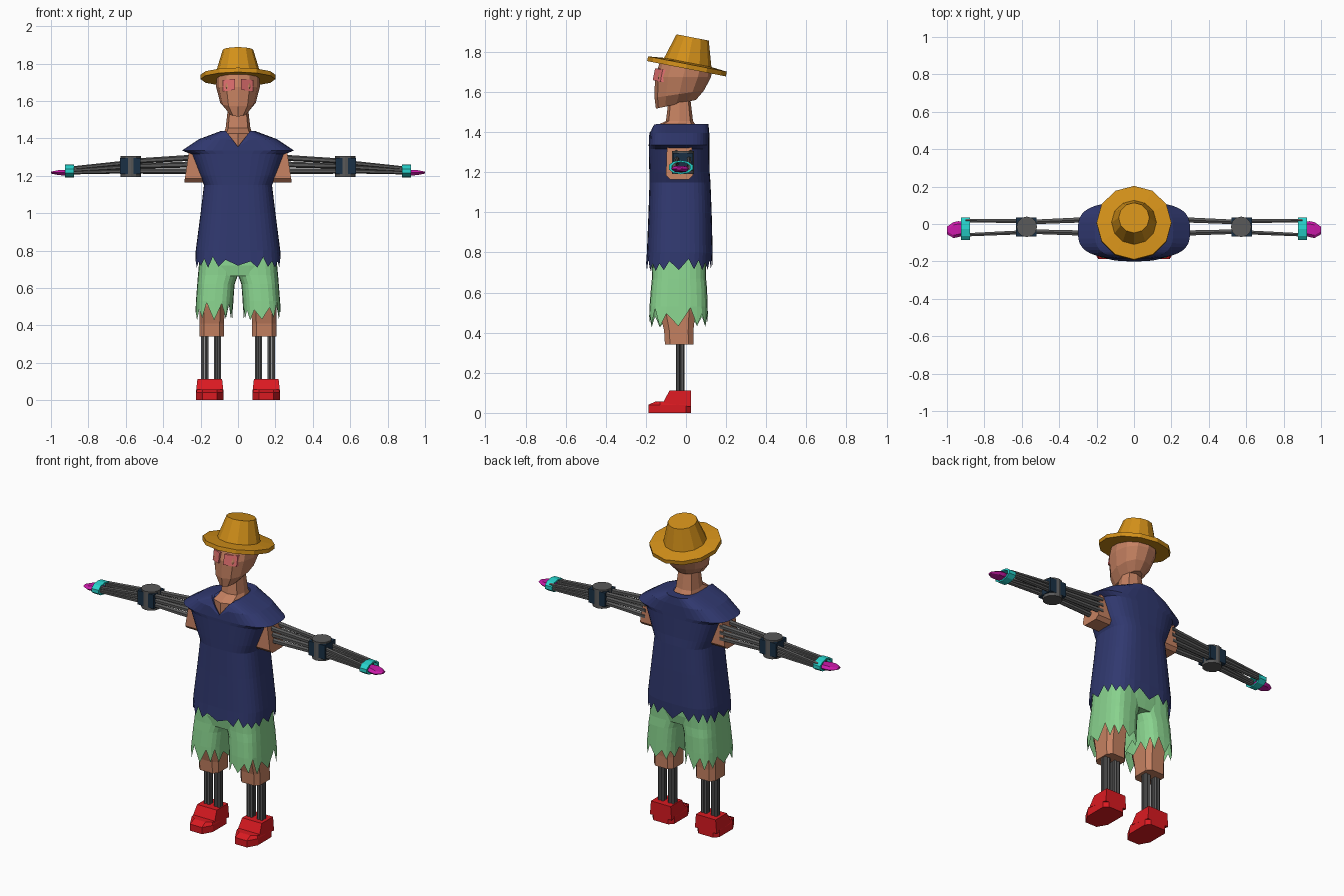
import bpy, bmesh, math, random
from mathutils import Vector, Matrix

if "Cube" in bpy.data.objects:
    bpy.data.objects.remove(bpy.data.objects["Cube"])
random.seed(4)

def mat(name, r, g, b):
    m = bpy.data.materials.new(name)
    m.diffuse_color = (r, g, b, 1)
    m.use_nodes = True
    m.node_tree.nodes["Principled BSDF"].inputs["Base Color"].default_value = m.diffuse_color
    return m

SKIN = mat("skin", .56, .22, .12)
NAVY = mat("navy", .03, .04, .16)
GREEN = mat("green", .25, .65, .27)
RED = mat("red", .7, .01, .015)
STRAW = mat("straw", .65, .28, .01)
EYE = mat("eye_pink", .75, .16, .16)
STEEL = mat("steel", .1, .1, .1)
DARK = mat("dark_joint", .01, .03, .06)
CYAN = mat("cyan", .02, .65, .6)
PINK = mat("magenta", .6, .01, .4)

def finish(name, bm, m):
    bmesh.ops.recalc_face_normals(bm, faces=bm.faces)
    me = bpy.data.meshes.new(name)
    bm.to_mesh(me)
    bm.free()
    me.materials.append(m)
    o = bpy.data.objects.new(name, me)
    bpy.context.collection.objects.link(o)
    return o

def ring(hw, y0, y1, z, n=3, N=40, cx=0, turn=0.0, slope=0, jag=0):
    """Rounded-rectangle loop; slope tilts it along y, jag makes torn teeth."""
    pts = []
    p = lambda v: math.copysign(abs(v) ** (2 / n), v)
    for i in range(N):
        a = 2 * math.pi * (i + turn) / N
        y = (y0 + y1) / 2 + (y1 - y0) / 2 * p(math.sin(a))
        dz = (i % 2) * jag * random.uniform(.6, 1.2) - random.uniform(0, .3) * jag
        pts.append(Vector((cx + hw * p(math.cos(a)), y, z + slope * y + dz)))
    return pts

def loft(name, rings, m, caps=(True, True)):
    bm = bmesh.new()
    vs = [[bm.verts.new(p) for p in r] for r in rings]
    for a, b in zip(vs, vs[1:]):
        for i in range(len(a)):
            j = (i + 1) % len(a)
            bm.faces.new((a[i], a[j], b[j], b[i]))
    for flag, r in zip(caps, (vs[0], vs[-1])):
        if flag:
            bm.faces.new(r)
    return finish(name, bm, m)

def rod(name, a, b, r0, r1, m, sides=8):
    a, b = Vector(a), Vector(b)
    d = b - a
    bm = bmesh.new()
    M = Matrix.Translation((a + b) / 2) @ d.to_track_quat('Z', 'Y').to_matrix().to_4x4()
    bmesh.ops.create_cone(bm, cap_ends=True, segments=sides, radius1=r0, radius2=r1,
                          depth=d.length, matrix=M)
    return finish(name, bm, m)

def prism(name, lower, upper, m):
    return loft(name, [[Vector(p) for p in lower], [Vector(p) for p in upper]], m)

# Straw hat: lathed outline, tipped backwards
outline = [(.12, -.012), (.2, -.012), (.2, .012), (.12, .02), (.082, .147)]
hat = loft("hat", [[Vector((r * math.cos(k * math.tau / 12), r * math.sin(k * math.tau / 12), z))
                    for k in range(12)] for r, z in outline], STRAW)
hat.data.transform(Matrix.Translation((0, .005, 1.728)) @ Matrix.Rotation(math.radians(-11), 4, 'X'))

# Head with slanting jaw, and neck with the chest showing at the collar
H = dict(n=2.2, N=12)
loft("head", [ring(.05, -.15, .05, 1.55, slope=.22, **H), ring(.095, -.157, .09, 1.595, slope=.15, **H),
              ring(.117, -.155, .125, 1.675, **H), ring(.115, -.13, .13, 1.73, slope=-.15, **H),
              ring(.08, -.08, .1, 1.78, slope=-.18, **H)], SKIN)
loft("neck", [ring(.08, -.165, .06, 1.33, N=8), ring(.078, -.168, .055, 1.425, N=8),
              ring(.066, -.1, .035, 1.455, N=8), ring(.052, -.085, .02, 1.58, N=8)], SKIN)

# Shirt: torn hem, sloping armholes, broad shoulders, V collar
shirt = [ring(.228, -.2, .13, .72, jag=.045), ring(.226, -.195, .133, .8), ring(.2, -.187, .128, 1.0),
         ring(.182, -.182, .122, 1.15), ring(.205, -.183, .118, 1.2), ring(.25, -.185, .116, 1.315),
         ring(.3, -.186, .116, 1.335), ring(.21, -.184, .116, 1.395),
         ring(.09, -.178, .112, 1.44), ring(.072, -.172, .06, 1.44)]
for r in shirt[-3:]:
    for p in r:
        if p.y < -.1:
            p.z = min(p.z, 1.355 + 1.3 * abs(p.x))
loft("shirt", shirt, NAVY, (False, False))

# Seat of the shorts
loft("shorts_seat", [ring(.19, -.165, .09, .665), ring(.205, -.172, .1, .72), ring(.19, -.16, .1, .9)], GREEN)

for s, side in ((1, "left"), (-1, "right")):
    # Eye panel
    f = [(.016, -.166), (.08, -.128), (.085, -.1), (.016, -.12)]
    prism(side + "_eye", [(s * x, y, 1.655 - .15 * (x - .05)) for x, y in f],
          [(s * x, y + .012, 1.715 + .1 * (.05 - x)) for x, y in f], EYE)

    # Shorts leg with torn hem
    loft(side + "_shorts_leg", [
        ring(.1, -.185, .11, .445, cx=s * .128, N=24, jag=.075),
        ring(.1, -.182, .108, .53, cx=s * .125, N=24), ring(.1, -.175, .105, .62, cx=s * .118, N=24),
        ring(.107, -.17, .1, .67, cx=s * .107, N=24), ring(.1, -.165, .1, .82, cx=s * .1, N=24)],
        GREEN, (False, False))

    # Thigh, twin shin rods and shoe
    loft(side + "_thigh", [ring(.068, -.108, .04, .34, 4, 8, s * .14, .5),
                           ring(.068, -.112, .04, .41, 4, 8, s * .14, .5),
                           ring(.07, -.135, .05, .5, 4, 8, s * .138, .5),
                           ring(.07, -.13, .05, .66, 4, 8, s * .125, .5)], SKIN)
    for x in (.11, .178):
        for dx in (-.01, .01):
            for y in (-.04, -.019):
                rod(side + "_shin_rod", (s * (x + dx), y, .09), (s * (x + dx), y, .36), .011, .011, STEEL, 6)
    cx = s * .151
    w = .073
    plan = [(-.04, -.188), (.04, -.188), (w, -.13), (w, 0), (.05, .026), (-.05, .026), (-w, 0), (-w, -.13)]
    loft(side + "_shoe_sole", [[Vector((cx + x, y, 0)) for x, y in plan],
                               [Vector((cx + x, y, .04)) for x, y in plan],
                               [Vector((cx + x * .93, max(y, -.15), .058)) for x, y in plan]], RED)
    prism(side + "_shoe_ankle", [(cx - w, -.115, .05), (cx + w, -.115, .05), (cx + w, .026, .03), (cx - w, .026, .03)],
          [(cx - .066, -.082, .112), (cx + .066, -.082, .112), (cx + .066, .026, .112), (cx - .066, .026, .112)], RED)

    # Upper arm stump
    q = [(-.1, 1.185), (-.08, 1.165), (.015, 1.165), (.035, 1.185), (.03, 1.33), (-.095, 1.33)]
    prism(side + "_upper_arm", [(s * .15, y, z) for y, z in q],
          [(s * (.285 - .15 * (z - 1.18)), y, z) for y, z in q], SKIN)

    # Arm rods, tapering from shoulder to elbow and elbow to wrist
    for y in (-1, 1):
        for z in (-1, 0, 1):
            rod(side + "_upper_rod", (s * .25, -.013 + y * .036, 1.26 + z * .036),
                (s * .54, -.015 + y * .026, 1.252 + z * .027), .016, .014, STEEL, 6)
            rod(side + "_fore_rod", (s * .61, -.015 + y * .03, 1.246 + z * .022),
                (s * .9, -.02 + y * .038, 1.228 + z * .011), .012, .01, STEEL, 6)

    # Elbow block and pin
    e = [(-.066, 1.21), (.036, 1.21), (.036, 1.295), (-.066, 1.295)]
    prism(side + "_elbow_block", [(s * .52, y, z) for y, z in e], [(s * .63, y, z) for y, z in e], DARK)
    rod(side + "_elbow_pin", (s * .573, -.015, 1.192), (s * .573, -.015, 1.305), .055, .055, STEEL, 12)

    # Wrist cuff (hollow oval) and mitten hand
    cuff = []
    for x, k in ((.877, .75), (.877, 1), (.924, 1), (.924, .75), (.877, .75)):
        cuff.append([Vector((s * x, -.026 + k * .063 * math.cos(a), 1.225 + k * .035 * math.sin(a)))
                     for a in [math.tau * (i + .5) / 10 for i in range(10)]])
    loft(side + "_wrist_cuff", cuff, CYAN, (False, False))
    secs = [(.9, -.06, .012, .014), (.94, -.07, .015, .015), (.965, -.075, .01, .012), (1.0, -.055, -.015, .005)]
    loft(side + "_hand", [[Vector((s * x, y, z)) for y, z in
         ((y0, 1.217), (y0 + .015, 1.217 - h), (y1 - .015, 1.217 - h), (y1, 1.217), (y1 - .015, 1.217 + h), (y0 + .015, 1.217 + h))]
         for x, y0, y1, h in secs], PINK)
